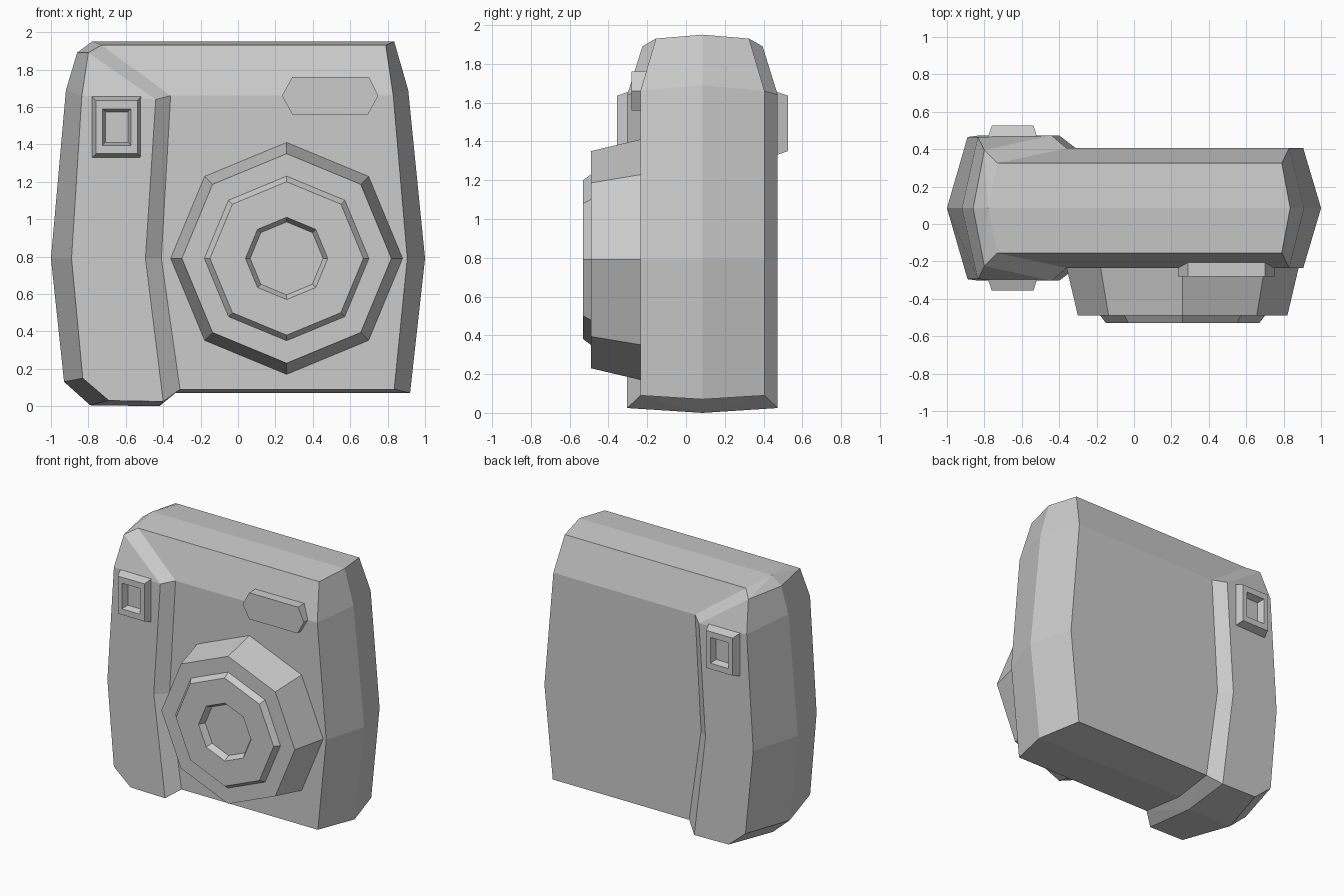
import bpy, bmesh, math

if "Cube" in bpy.data.objects:
    bpy.data.objects.remove(bpy.data.objects["Cube"])

MID = 0.085  # the body is symmetric front/back about this y


def mirror(loop):
    return [(x, 2 * MID - y, z) for x, y, z in loop]


def loft(name, loops, caps=None):
    """Bridge equal-length loops and cap both ends; coincident points are merged."""
    bm = bmesh.new()
    seen = {}

    def vert(p):
        key = tuple(round(c, 4) for c in p)
        if key not in seen:
            seen[key] = bm.verts.new(p)
        return seen[key]

    def face(points):
        vs = list(dict.fromkeys(vert(p) for p in points))
        if len(vs) > 2 and not bm.faces.get(vs):
            bm.faces.new(vs)

    n = len(loops[0])
    for a, b in zip(loops, loops[1:]):
        for i in range(n):
            j = (i + 1) % n
            face([a[i], a[j], b[j], b[i]])
    for end in (loops[0], loops[-1]):
        for cap in caps or [range(n)]:
            face([end[i] for i in cap])
    bmesh.ops.recalc_face_normals(bm, faces=bm.faces)
    mesh = bpy.data.meshes.new(name)
    bm.to_mesh(mesh)
    bm.free()
    obj = bpy.data.objects.new(name, mesh)
    bpy.context.collection.objects.link(obj)
    return obj


def ridge(points):
    return [(x, MID, z) for x, z in points]


# Main body: front outline, side ridge, mirrored back outline
F = -0.235
front = [(.835, F, .09), (.905, F, .79), (.83, F, 1.66), (.79, -.155, 1.93),
         (-.73, -.155, 1.93), (-.6, F, 1.66), (-.6, F, .79), (-.6, F, .09)]
middle = ridge([(.92, .07), (1, .79), (.91, 1.69), (.835, 1.95),
                (-.78, 1.95), (-.7, 1.69), (-.6, .79), (-.6, .07)])
loft("body", [front, middle, mirror(front)],
     [(i, i + 1, 6 - i, 7 - i) for i in range(3)])

# Raised hand grip wrapping the left side
G = -0.303
low, top = (-.40, G, .025), (-.80, -.225, 1.89)
grip_front = [low, low, (-.495, G, .79), (-.44, G, 1.64), top, top, top,
              (-.835, -.295, 1.66), (-.89, -.295, .79), (-.83, G, .15), (-.69, G, .03)]
grip_side = (ridge([(-.42, 0)])
             + [(-.31, F, .09), (-.41, F, .79), (-.36, F, 1.66), (-.73, -.155, 1.93)]
             + ridge([(-.78, 1.95), (-.86, 1.89), (-.92, 1.69), (-1, .79),
                      (-.93, .13), (-.79, .005)]))
loft("grip", [grip_front, grip_side, mirror(grip_side), mirror(grip_front)],
     [(1, 2, 8, 9, 10), (2, 3, 7, 8), (3, 4, 7)])


# Octagonal lens barrel, front ring and recessed glass
def octagon(r, y):
    return [(.26 + r * math.sin(k * math.pi / 4), y, .79 + r * math.cos(k * math.pi / 4))
            for k in range(8)]


loft("lens", [octagon(r, y) for r, y in
              [(.62, -.2), (.62, F), (.56, -.49), (.44, -.49),
               (.41, -.53), (.22, -.53), (.195, -.485)]])

# Hexagonal flash window
flash = [(.235, 1.66), (.29, 1.76), (.70, 1.76), (.75, 1.66), (.695, 1.56), (.29, 1.56)]
loft("flash", [[(x, y, z) for x, z in flash] for y in (-.15, -.28)])


# Viewfinder frames with a recessed window, front and back
def rect(x0, x1, z0, z1, y):
    return [(x0, y, z0), (x1, y, z0), (x1, y, z1), (x0, y, z1)]


finder = [rect(-.785, -.515, 1.325, 1.66, -.285), rect(-.76, -.537, 1.35, 1.635, -.356),
          rect(-.725, -.573, 1.395, 1.59, -.356), rect(-.708, -.588, 1.41, 1.573, -.31)]
loft("viewfinder_front", finder)
loft("viewfinder_back", [mirror(r) for r in finder])
